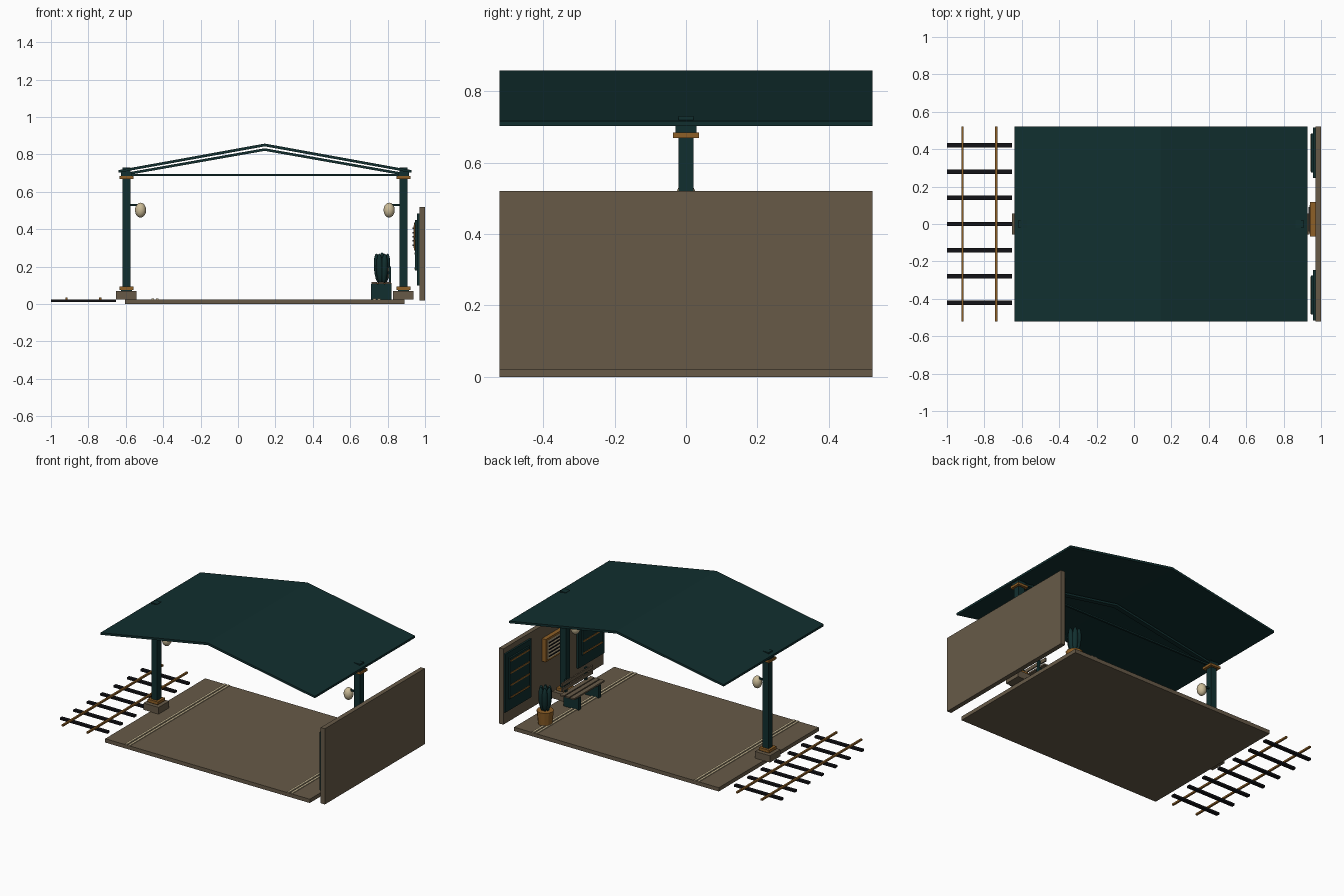
import bpy, bmesh, math
from mathutils import Matrix, Vector

if "Cube" in bpy.data.objects:
    bpy.data.objects.remove(bpy.data.objects["Cube"])


def mat(name, r, g, b):
    m = bpy.data.materials.new(name)
    m.diffuse_color = (r, g, b, 1)
    m.use_nodes = True
    m.node_tree.nodes["Principled BSDF"].inputs["Base Color"].default_value = m.diffuse_color
    return m


GREEN = mat("dark green", .0055, .028, .028)
STONE = mat("brown stone", .135, .102, .064)
BRASS = mat("brass", .27, .115, .02)
CREAM = mat("cream", .60, .50, .31)
BLACK = mat("black timber", .006, .006, .008)


def finish(name, bm, m):
    me = bpy.data.meshes.new(name)
    bmesh.ops.recalc_face_normals(bm, faces=bm.faces)
    bm.to_mesh(me)
    bm.free()
    me.materials.append(m)
    ob = bpy.data.objects.new(name, me)
    bpy.context.collection.objects.link(ob)
    return ob


def box(name, m, x0, x1, y0, y1, z0, z1):
    bm = bmesh.new()
    c = Matrix.Translation(((x0 + x1) / 2, (y0 + y1) / 2, (z0 + z1) / 2))
    bmesh.ops.create_cube(bm, size=1, matrix=c @ Matrix.Diagonal((x1 - x0, y1 - y0, z1 - z0, 1)))
    return finish(name, bm, m)


def block(name, m, x, y, half, z0, z1):
    return box(name, m, x - half, x + half, y - half, y + half, z0, z1)


def ellipsoid(name, m, loc, rx, rz, tilt=None, seg=12):
    bm = bmesh.new()
    mx = Matrix.Translation(loc) @ (tilt or Matrix()) @ Matrix.Diagonal((rx, rx, rz, 1))
    bmesh.ops.create_uvsphere(bm, u_segments=seg, v_segments=8, radius=1, matrix=mx)
    ob = finish(name, bm, m)
    ob.data.shade_smooth()
    return ob


def extrude_xz(name, m, pts, y0, y1):
    """Extrude an x-z outline along y."""
    bm = bmesh.new()
    a = [bm.verts.new((x, y0, z)) for x, z in pts]
    b = [bm.verts.new((x, y1, z)) for x, z in pts]
    n = len(pts)
    bm.faces.new(a)
    bm.faces.new(b[::-1])
    for i in range(n):
        j = (i + 1) % n
        bm.faces.new((a[i], a[j], b[j], b[i]))
    return finish(name, bm, m)


# platform and back wall
box("platform", STONE, -.605, .89, -.522, .522, 0, .025)
box("back_wall", STONE, .97, 1, -.522, .522, .02, .52)

# safety lines along both platform sides
for sx in (-.443, .742):
    for d in (-.012, .012):
        box("safety_line", CREAM, sx + d - .007, sx + d + .007, -.52, .52, .025, .030)

# railway track
for i in range(-3, 4):
    box("sleeper", BLACK, -1, -.652, i * .14 - .012, i * .14 + .012, .01, .023)
for x in (-.917, -.737):
    box("rail", BRASS, x - .006, x + .006, -.522, .522, .023, .034)

# roof: two sloping sheets meeting at the ridge
L, R, C = -.64, .927, .143
for side, x in (("left", L), ("right", R)):
    extrude_xz("roof_" + side, GREEN, [(x, .702), (C, .843), (C, .858), (x, .716)], -.522, .522)
    # rafter parallel to the sheet, just below
    e = -.60 if x < 0 else .885
    extrude_xz("rafter_" + side, GREEN, [(e, .688), (C, .819), (C, .833), (e, .702)], -.015, .015)
box("tie_rod", GREEN, -.60, .885, -.006, .006, .684, .694)

# columns with footings, collars and lamps
for x, s in ((-.597, 1), (.884, -1)):
    block("footing", STONE, x, 0, .055, .025, .07)
    block("column_base_collar", BRASS, x, 0, .037, .075, .094)
    block("column_plinth", GREEN, x, 0, .029, .07, .075)
    block("column", GREEN, x, 0, .0215, .07, .73)
    block("column_top_collar", BRASS, x, 0, .037, .669, .684)
    block("column_capital", GREEN, x, 0, .029, .684, .705)
    xl = x + s * .076
    a, b = sorted((x, xl))
    box("lamp_arm", GREEN, a, b, -.005, .005, .525, .535)
    ellipsoid("lamp_globe", CREAM, (xl, 0, .502), .03, .04)

# shuttered windows with brass bars
for y in (-.38, .38):
    box("window_frame", GREEN, .958, .971, y - .135, y + .135, .10, .485)
    box("window_panel", GREEN, .947, .958, y - .105, y + .105, .18, .45)
    for z in (.19, .27, .35, .43):
        box("window_bar", BRASS, .944, .949, y - .10, y + .10, z - .005, z + .005)

# notice board with dark rows
box("board_frame", BRASS, .942, .971, -.068, .118, .285, .435)
box("board_sheet", CREAM, .938, .943, -.052, .102, .30, .42)
for i in range(5):
    z = .315 + i * .0225
    box("board_row", BLACK, .934, .939, -.04, .09, z - .004, z + .004)

# bench: two end supports, seat slats and back slats
for y in (-.115, .095):
    box("bench_support", GREEN, .71, .82, y - .012, y + .012, .025, .108)
    box("bench_back_post", GREEN, .806, .818, y - .01, y + .01, .108, .20)
for x in (.728, .765, .802):
    box("bench_seat_slat", STONE, x - .015, x + .015, -.17, .15, .108, .118)
for z in (.15, .185):
    box("bench_back_slat", STONE, .798, .807, -.17, .15, z - .011, z + .011)

# potted plant
PX, PY = .77, .37
bm = bmesh.new()
bmesh.ops.create_cone(bm, cap_ends=True, segments=12, radius1=.043, radius2=.052, depth=.088,
                      matrix=Matrix.Translation((PX, PY, .069)))
finish("plant_pot", bm, BRASS)
for i in range(6):
    a = i * math.pi / 3
    d = Vector((math.cos(a), math.sin(a), 0))
    tilt = Matrix.Rotation(.08, 4, Vector((-d.y, d.x, 0)))
    ellipsoid("plant_leaf", GREEN, Vector((PX, PY, .19)) + d * .024, .019, .08, tilt, 8)
ellipsoid("plant_core", GREEN, (PX, PY, .195), .02, .082, None, 8)
